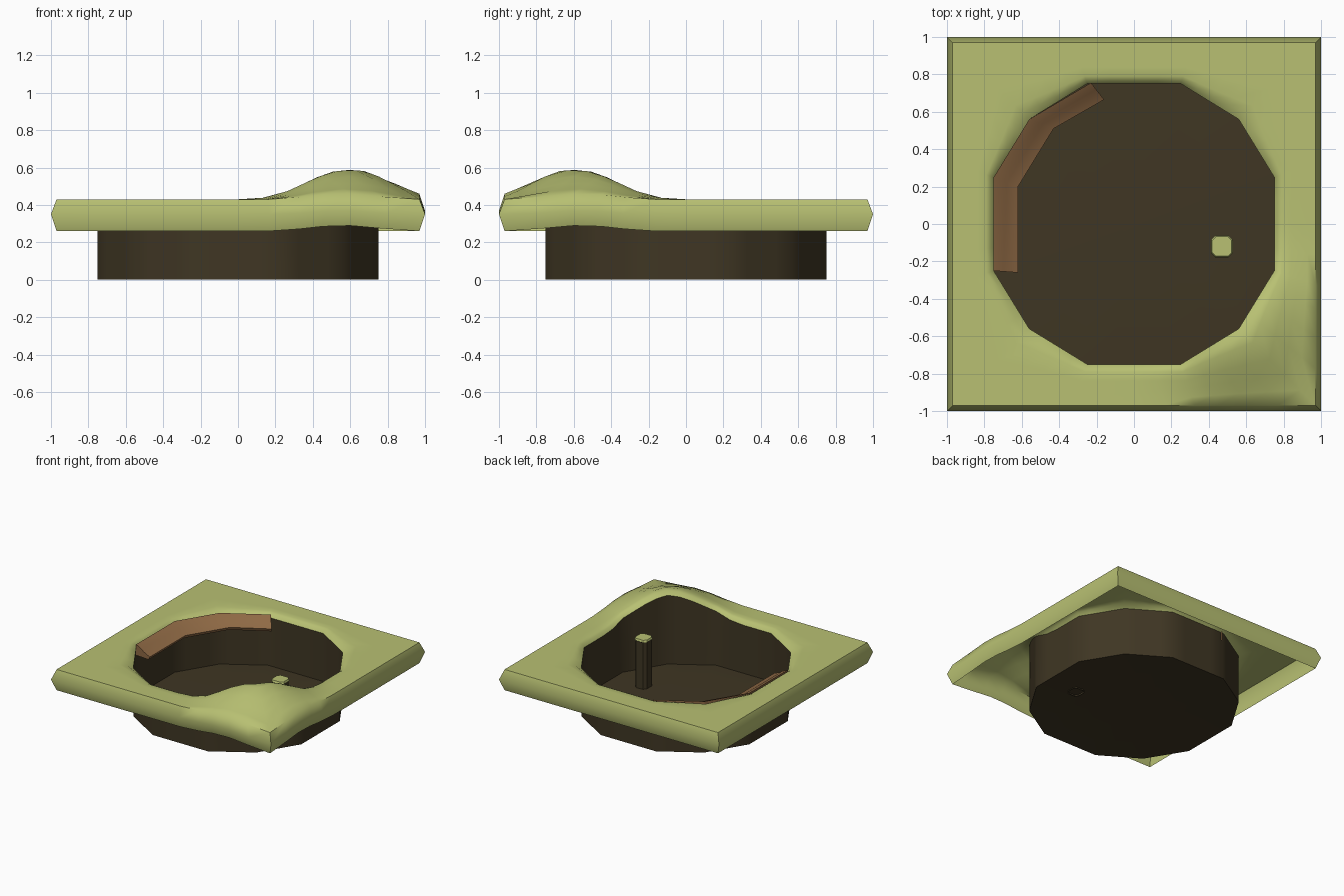
import bpy, math
from mathutils import Vector

if "Cube" in bpy.data.objects:
    bpy.data.objects.remove(bpy.data.objects["Cube"])


def material(name, rgb):
    m = bpy.data.materials.new(name)
    m.diffuse_color = (*rgb, 1)
    m.use_nodes = True
    m.node_tree.nodes["Principled BSDF"].inputs["Base Color"].default_value = m.diffuse_color
    return m


GRASS = material("grass", (0.48, 0.53, 0.17))
SOIL = material("soil", (0.05, 0.037, 0.017))
CLAY = material("clay", (0.28, 0.145, 0.06))


def make(name, verts, faces, mats, angle=40):
    me = bpy.data.meshes.new(name)
    me.from_pydata(verts, [], faces)
    ob = bpy.data.objects.new(name, me)
    bpy.context.collection.objects.link(ob)
    for m in mats:
        me.materials.append(m)
    bpy.ops.object.select_all(action='DESELECT')
    bpy.context.view_layer.objects.active = ob
    ob.select_set(True)
    bpy.ops.object.shade_smooth_by_angle(angle=math.radians(angle))
    return ob


def bridge(rings, n, closed=True):
    """Quads between consecutive rings of n points."""
    return [(r * n + i, r * n + (i + 1) % n, (r + 1) * n + (i + 1) % n, (r + 1) * n + i)
            for r in range(rings - 1) for i in range(n if closed else n - 1)]


def mound(x, y):
    """Height of the hill at the front right corner."""
    t = min(math.hypot(x - 0.56, y + 0.56) / 0.56, 1)
    return 0.17 * (1 - t * t * (3 - 2 * t))


# twelve-sided hole outline, counter-clockwise, each side subdivided
quarter = [Vector((0.75, 0.25)), Vector((0.56, 0.56)), Vector((0.25, 0.75))]
corners = []
for k in range(4):
    for p in quarter:
        q = p.copy()
        for _ in range(k):
            q = Vector((-q.y, q.x))
        corners.append(q)
SUB = 4
hole = [corners[i].lerp(corners[(i + 1) % 12], s / SUB) for i in range(12) for s in range(SUB)]
square = [p / max(abs(p.x), abs(p.y)) for p in hole]
N = len(hole)

# grass top: rings from the hole lip to the square edge, then a rounded skirt
verts = []
for t, scale, z in [(0, .97, .395), (.08, .97, .42), (.18, .97, .43), (.4, .97, .43), (.6, .97, .43),
                    (.8, .97, .43), (1, .97, .43), (1, 1, .35), (1, .97, .26)]:
    for p, s in zip(hole, square):
        q = p.lerp(s * scale, t)
        verts.append((q.x, q.y, z + mound(q.x, q.y)))
make("grass_top", verts, [f[::-1] for f in bridge(9, N)], [GRASS], 60)

# soil pit: wall that follows the lip, and a slightly raised floor
verts = [(p.x, p.y, 0.395 + mound(p.x, p.y)) for p in hole]
verts += [(p.x, p.y, 0) for p in hole]
verts.append((0, 0, 0.03))
faces = bridge(2, N) + [(N + i, N + (i + 1) % N, 2 * N) for i in range(N)]
make("soil_pit", verts, faces, [SOIL])

# clay ledge: a sloped strip swept along the back left of the wall
outer = [(-.75, -.25), (-.75, .25), (-.56, .56), (-.23, .755)]
inner = [(-.62, -.26), (-.62, .20), (-.43, .51), (-.16, .665)]
section = [(0, .42), (.4, .395), (.55, .38), (1, .355), (.9, .33), (0, .33)]
verts = []
for o, i in zip(outer, inner):
    for t, z in section:
        q = Vector(o).lerp(Vector(i), t)
        verts.append((q.x, q.y, z))
n = len(section)
faces = bridge(4, n) + [tuple(range(n))[::-1], tuple(range(3 * n, 4 * n))]
make("clay_ledge", verts, faces, [CLAY], 25)

# round-cornered soil post with a grass cap
a, b = 0.058, 0.036
loop = [(a, -b), (a, b), (b, a), (-b, a), (-a, b), (-a, -b), (-b, -a), (b, -a)]
verts = [(0.47 + x * s, -0.12 + y * s, z)
         for s, z in [(.9, 0.0), (.9, .395), (1, .40), (.9, .415)] for x, y in loop]
post = make("soil_post", verts, bridge(4, 8) + [tuple(range(24, 32))], [SOIL, GRASS])
for f in post.data.polygons:
    f.material_index = 1 if f.center.z > 0.4 else 0
